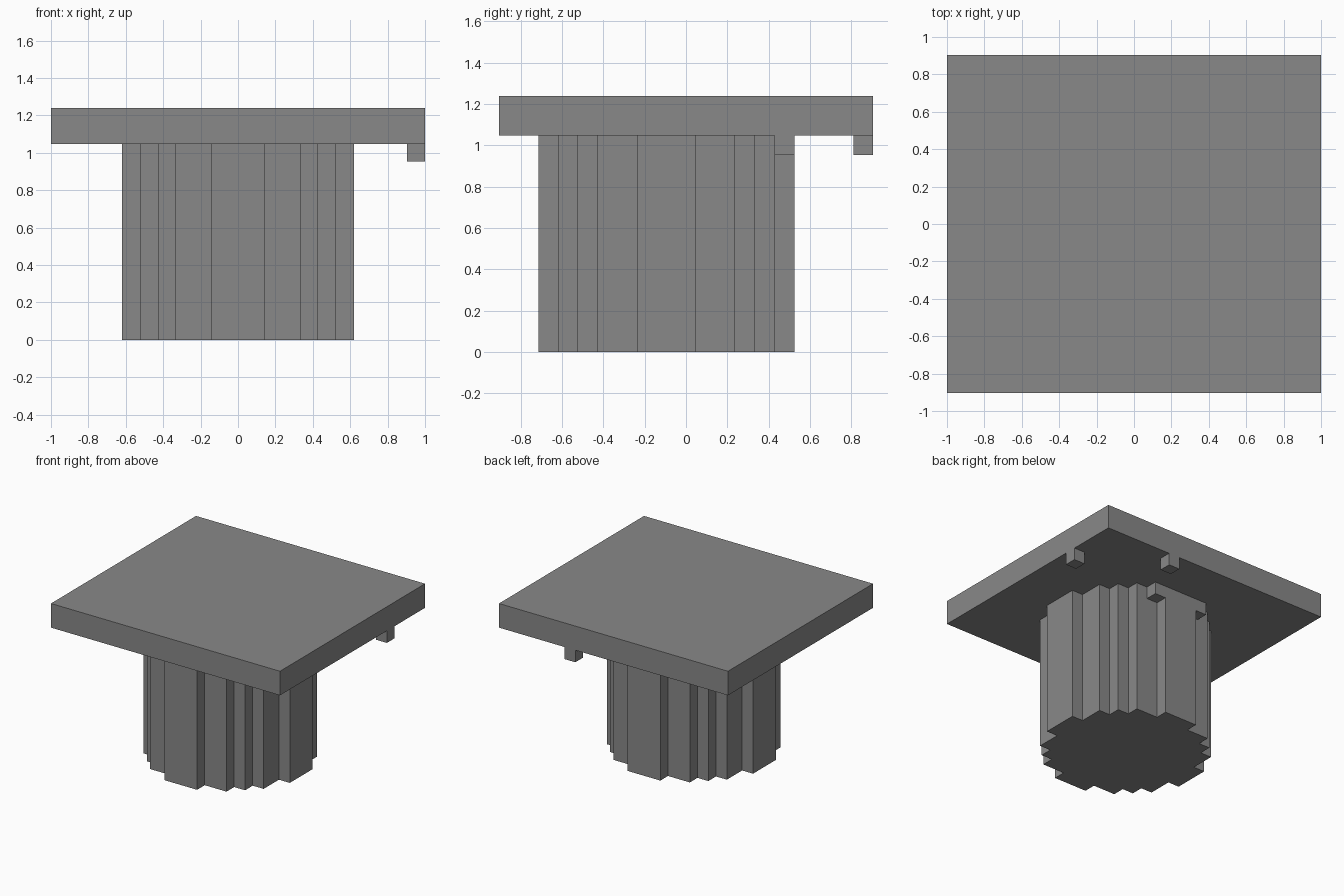
import bpy
import bmesh

U = 2 / 21        # one block
PILLAR_Y = -1     # pillar centre, in blocks

cube = bpy.data.objects.get("Cube")
if cube:
    bpy.data.objects.remove(cube, do_unlink=True)

stone = bpy.data.materials.new("stone_grey")
stone.use_nodes = True
GREY = (0.25, 0.25, 0.25, 1)
stone.diffuse_color = GREY
stone.node_tree.nodes["Principled BSDF"].inputs["Base Color"].default_value = GREY


def prism(name, outline, bottom, top):
    """Extrude a flat outline, given in blocks, from bottom to top."""
    bm = bmesh.new()
    face = bm.faces.new([bm.verts.new((x * U, y * U, bottom * U)) for x, y in outline])
    result = bmesh.ops.extrude_face_region(bm, geom=[face])
    raised = [g for g in result["geom"] if isinstance(g, bmesh.types.BMVert)]
    bmesh.ops.translate(bm, verts=raised, vec=(0, 0, (top - bottom) * U))
    bmesh.ops.recalc_face_normals(bm, faces=bm.faces)
    mesh = bpy.data.meshes.new(name)
    bm.to_mesh(mesh)
    bm.free()
    mesh.materials.append(stone)
    obj = bpy.data.objects.new(name, mesh)
    bpy.context.collection.objects.link(obj)
    return obj


def box(name, cx, cy, width, depth, bottom, top):
    w, d = width / 2, depth / 2
    corners = [(cx - w, cy - d), (cx + w, cy - d), (cx + w, cy + d), (cx - w, cy + d)]
    return prism(name, corners, bottom, top)


# Stepped round pillar: one quarter of the outline, mirrored to the other three
steps = [6.5, 5.5, 4.5, 3.5, 1.5]
quarter = []
for i, x in enumerate(steps):
    y = steps[-1 - i]
    if i:
        quarter.append((x, steps[-i]))
    quarter.append((x, y))
half = quarter + [(-x, y) for x, y in reversed(quarter)]
ring = half + [(x, -y) for x, y in reversed(half)]
prism("pillar", [(x, y + PILLAR_Y) for x, y in ring], 0, 11)

# Slab on top
box("top_slab", 0, 0, 21, 19, 11, 13)

# Small blocks hanging under the slab
hanging = {
    "left_edge_block": (10, 5),
    "back_edge_block": (4, 9),
    "pillar_block_left": (2, 5),
    "pillar_block_right": (-2, 5),
}
for name, (x, y) in hanging.items():
    box(name, x, y, 1, 1, 10, 11)
